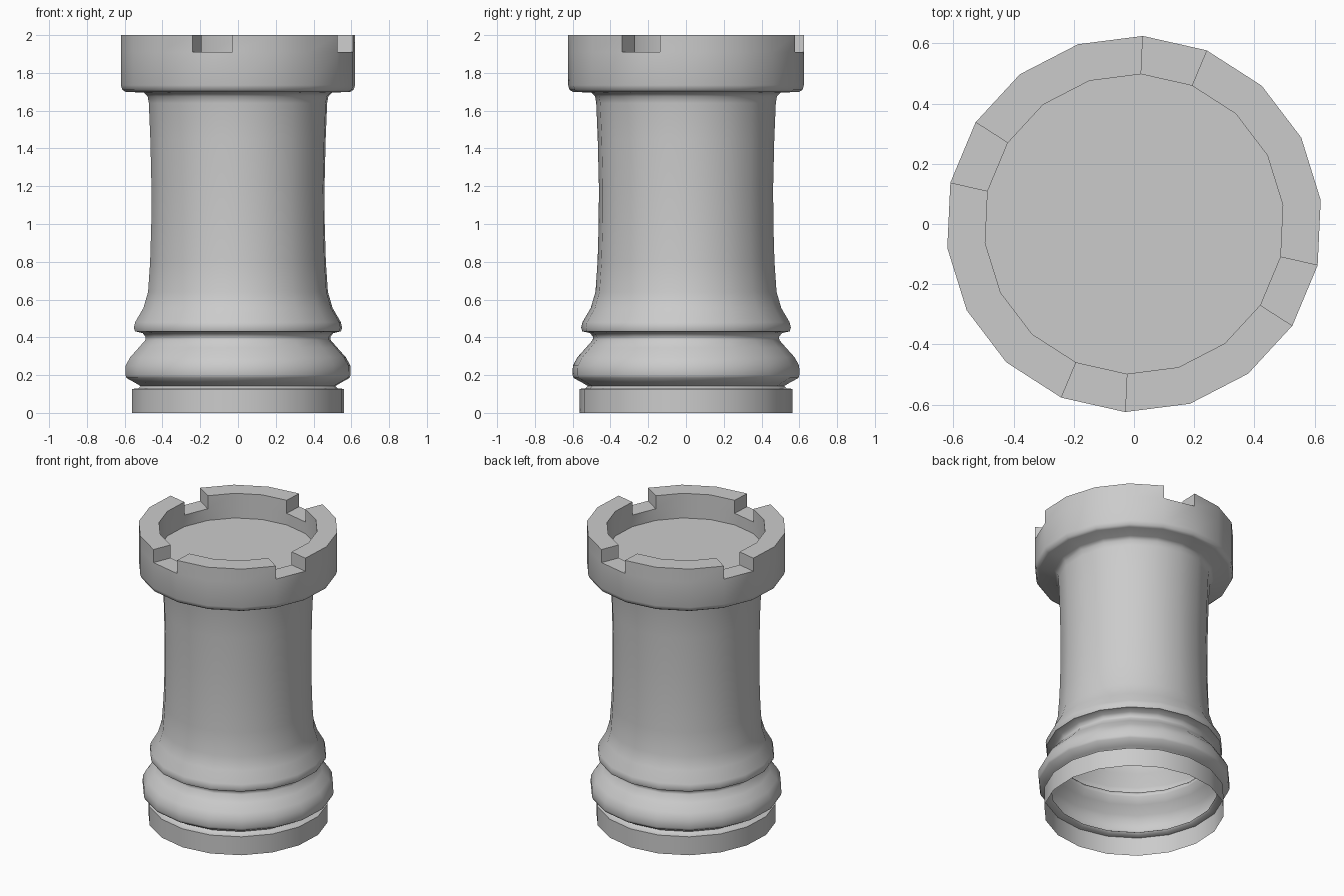
import bpy, bmesh
from math import cos, sin, radians

if "Cube" in bpy.data.objects:
    bpy.data.objects.remove(bpy.data.objects["Cube"])

SIDES = 18
PHASE = 7.3
NOTCHES = {3, 7, 12, 16}          # segments left low in the parapet
NOTCH_Z, TOP_Z, FLOOR_Z = 1.91, 2.0, 1.83
R_OUT, R_IN = 0.625, 0.498

# (radius, height) from the open foot up to the notch level of the parapet
PROFILE = [
    (0.565, 0.0), (0.565, 0.127), (0.532, 0.13), (0.52, 0.142), (0.545, 0.157),
    (0.596, 0.185), (0.601, 0.20), (0.60, 0.25), (0.575, 0.295), (0.53, 0.345),
    (0.495, 0.385), (0.493, 0.402), (0.508, 0.422), (0.55, 0.432), (0.556, 0.452),
    (0.549, 0.48), (0.505, 0.555), (0.48, 0.64), (0.469, 0.80), (0.463, 1.0),
    (0.462, 1.2), (0.468, 1.45), (0.476, 1.64), (0.482, 1.675), (0.502, 1.695),
    (0.60, 1.70), (0.617, 1.71), (R_OUT, 1.735), (R_OUT, NOTCH_Z),
]

bm = bmesh.new()


def ring(r, z):
    return [bm.verts.new((r * cos(radians(PHASE + i * 360 / SIDES)),
                          r * sin(radians(PHASE + i * 360 / SIDES)), z))
            for i in range(SIDES)]


def band(a, b, segments=range(SIDES)):
    for i in segments:
        j = (i + 1) % SIDES
        bm.faces.new((a[i], a[j], b[j], b[i]))


# Turned body
rings = [ring(r, z) for r, z in PROFILE]
for a, b in zip(rings, rings[1:]):
    band(a, b)

# Parapet with notches
merlons = [i for i in range(SIDES) if i not in NOTCHES]
out_low, in_low = rings[-1], ring(R_IN, NOTCH_Z)
out_top, in_top = ring(R_OUT, TOP_Z), ring(R_IN, TOP_Z)
band(out_low, out_top, merlons)
band(out_top, in_top, merlons)
band(in_top, in_low, merlons)
band(out_low, in_low, NOTCHES)
for i in NOTCHES:
    j = (i + 1) % SIDES
    bm.faces.new((out_low[i], in_low[i], in_top[i], out_top[i]))
    bm.faces.new((in_low[j], out_low[j], out_top[j], in_top[j]))

# Recessed floor
floor = ring(R_IN, FLOOR_Z)
band(in_low, floor)
bm.faces.new(floor)

bmesh.ops.recalc_face_normals(bm, faces=bm.faces[:])
mesh = bpy.data.meshes.new("rook_tower")
bm.to_mesh(mesh)
bm.free()
tower = bpy.data.objects.new("rook_tower", mesh)
bpy.context.collection.objects.link(tower)

# Smooth shading with crisp parapet and foot edges
bpy.context.view_layer.objects.active = tower
tower.select_set(True)
bpy.ops.object.shade_smooth_by_angle(angle=radians(50))
